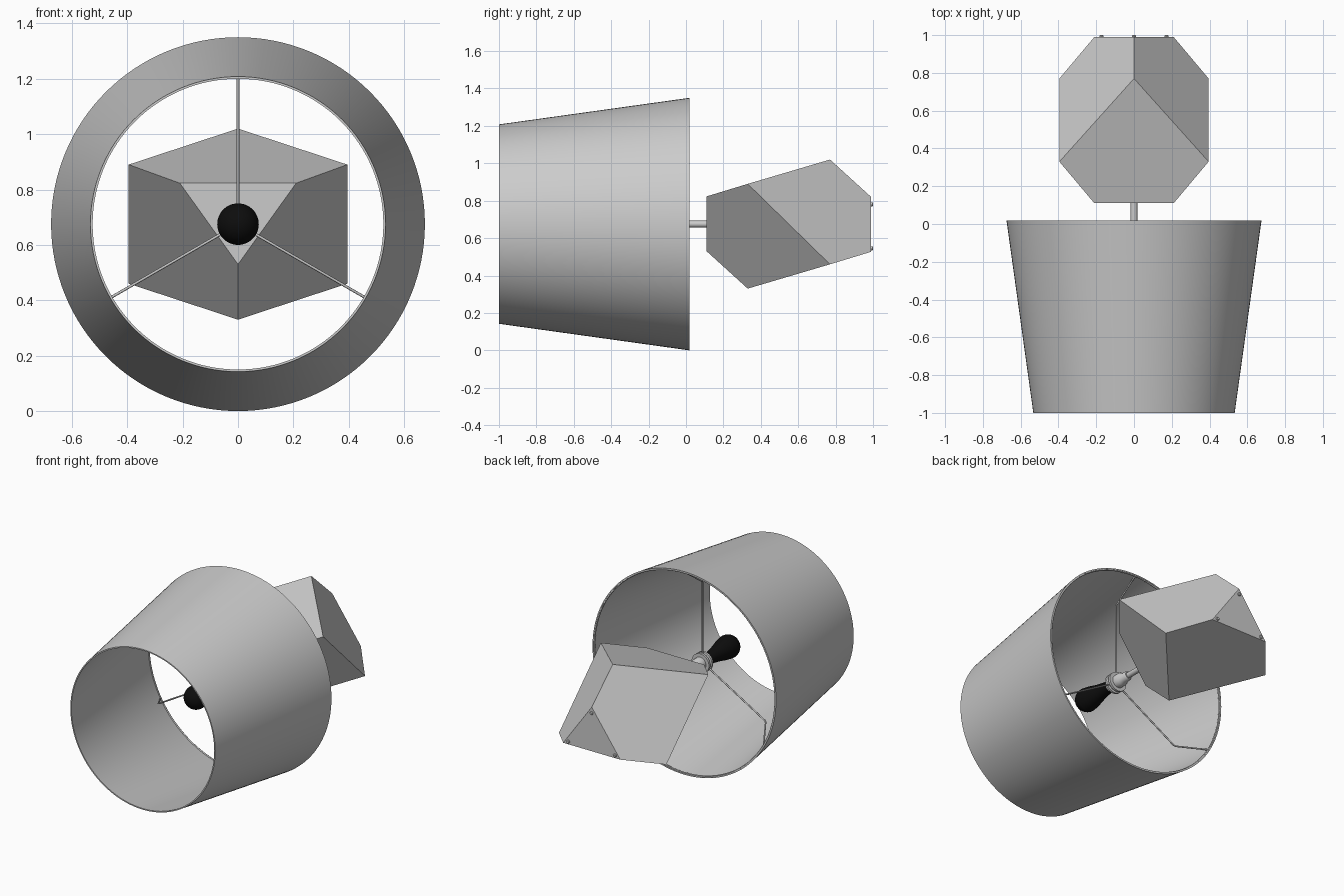
import bpy, bmesh, math
from mathutils import Vector, Matrix

if "Cube" in bpy.data.objects:
    bpy.data.objects.remove(bpy.data.objects["Cube"])

AXIS_Z = 0.675  # height of the lamp's lying axis, which runs along y


def add_object(name, bm):
    mesh = bpy.data.meshes.new(name)
    bmesh.ops.recalc_face_normals(bm, faces=bm.faces)
    bm.to_mesh(mesh)
    bm.free()
    obj = bpy.data.objects.new(name, mesh)
    bpy.context.collection.objects.link(obj)
    return obj


def smooth(obj, angle=35):
    bpy.ops.object.select_all(action='DESELECT')
    obj.select_set(True)
    bpy.context.view_layer.objects.active = obj
    bpy.ops.object.shade_smooth_by_angle(angle=math.radians(angle))


def lathe(name, profile, steps, closed=False, center=(0, 0, AXIS_Z)):
    """Revolve (radius, y) points about an axis parallel to y."""
    bm = bmesh.new()
    c = Vector(center)
    verts = [bm.verts.new(c + Vector((r, y, 0))) for r, y in profile]
    pairs = list(zip(verts, verts[1:]))
    if closed:
        pairs.append((verts[-1], verts[0]))
    edges = [bm.edges.new(p) for p in pairs]
    bmesh.ops.spin(bm, geom=verts + edges, cent=c, axis=(0, 1, 0),
                   angle=math.tau, steps=steps, use_merge=True)
    bmesh.ops.remove_doubles(bm, verts=bm.verts, dist=1e-5)
    obj = add_object(name, bm)
    smooth(obj)
    return obj


# Shade: thin tapered wall, open at both ends
WALL = 0.008
lathe("shade", [(0.533, -1), (0.675, 0.018), (0.675 - WALL, 0.018),
                (0.533 - WALL, -1)], 128, closed=True)

# Base: a faceted block, symmetric through its centre
half = [(0.21, -0.44, 0.148), (-0.21, -0.44, 0.148), (0, -0.44, -0.145),
        (0, 0.22, 0.345), (0.395, -0.22, 0.215), (-0.395, -0.22, 0.215)]
bm = bmesh.new()
for p in half:
    for sign in (1, -1):
        bm.verts.new(Vector(p) * sign + Vector((0, 0.55, AXIS_Z)))
bmesh.ops.convex_hull(bm, input=bm.verts)
bmesh.ops.dissolve_limit(bm, angle_limit=math.radians(5),
                         verts=bm.verts, edges=bm.edges)
add_object("base_block", bm)

# Small feet on the triangular underside
for i, (x, z) in enumerate([(0, 0.78), (0.172, 0.545), (-0.172, 0.545)]):
    lathe(f"foot_{i + 1}", [(0, 0.985), (0.011, 0.985), (0.011, 0.996),
                            (0.008, 1), (0, 1)], 16, center=(x, 0, z))

# Stem and stepped lamp holder
lathe("stem", [(0, 0.13), (0.018, 0.13), (0.018, -0.07), (0, -0.07)], 32)
lathe("lamp_holder", [(0, -0.05), (0.024, -0.05), (0.03, -0.06), (0.03, -0.09),
                      (0.042, -0.11), (0.042, -0.15), (0.064, -0.15),
                      (0.064, -0.165), (0.052, -0.168), (0.052, -0.178),
                      (0.064, -0.181), (0.064, -0.195), (0.042, -0.195),
                      (0.042, -0.22), (0, -0.22)], 48)

# Bulb: flared neck ending in a round tip
R, TIP_Y = 0.075, -0.44
profile = [(0, -0.21), (0.036, -0.21), (0.038, -0.25), (0.05, -0.32),
           (0.067, -0.39)]
for i in range(13):
    a = math.radians(7.5 * i)
    profile.append((R * math.cos(a) if i < 12 else 0, TIP_Y - R * math.sin(a)))
bulb = lathe("bulb", profile, 48)
black = bpy.data.materials.new("black_glass")
black.use_nodes = True
black.diffuse_color = (0.004, 0.004, 0.004, 1)
black.node_tree.nodes["Principled BSDF"].inputs["Base Color"].default_value = black.diffuse_color
bulb.data.materials.append(black)

# Three bent wire arms joining the holder to the shade's rear rim
for i in range(3):
    angle = math.radians(90 + 120 * i)
    curve = bpy.data.curves.new(f"shade_arm_{i + 1}", 'CURVE')
    curve.dimensions = '3D'
    curve.bevel_depth = 0.005
    curve.bevel_resolution = 2
    curve.use_fill_caps = True
    path = [(0.05, -0.173), (0.53, -0.173), (0.543, -0.165), (0.667, 0.01)]
    spline = curve.splines.new('POLY')
    spline.points.add(len(path) - 1)
    for point, (r, y) in zip(spline.points, path):
        point.co = (r * math.cos(angle), y, AXIS_Z + r * math.sin(angle), 1)
    arm = bpy.data.objects.new(curve.name, curve)
    bpy.context.collection.objects.link(arm)
    bpy.ops.object.select_all(action='DESELECT')
    arm.select_set(True)
    bpy.context.view_layer.objects.active = arm
    bpy.ops.object.convert(target='MESH')

# Wire hoop the arms are fixed to, inside the rear rim
bm = bmesh.new()
ring = bmesh.ops.create_circle(bm, segments=8, radius=0.005)["verts"]
bmesh.ops.translate(bm, verts=ring, vec=(0.665, 0.012, AXIS_Z))
bmesh.ops.spin(bm, geom=bm.verts[:] + bm.edges[:], cent=(0, 0, AXIS_Z),
               axis=(0, 1, 0), angle=math.tau, steps=128, use_merge=True)
bmesh.ops.remove_doubles(bm, verts=bm.verts, dist=1e-5)
smooth(add_object("rim_hoop", bm), 60)
